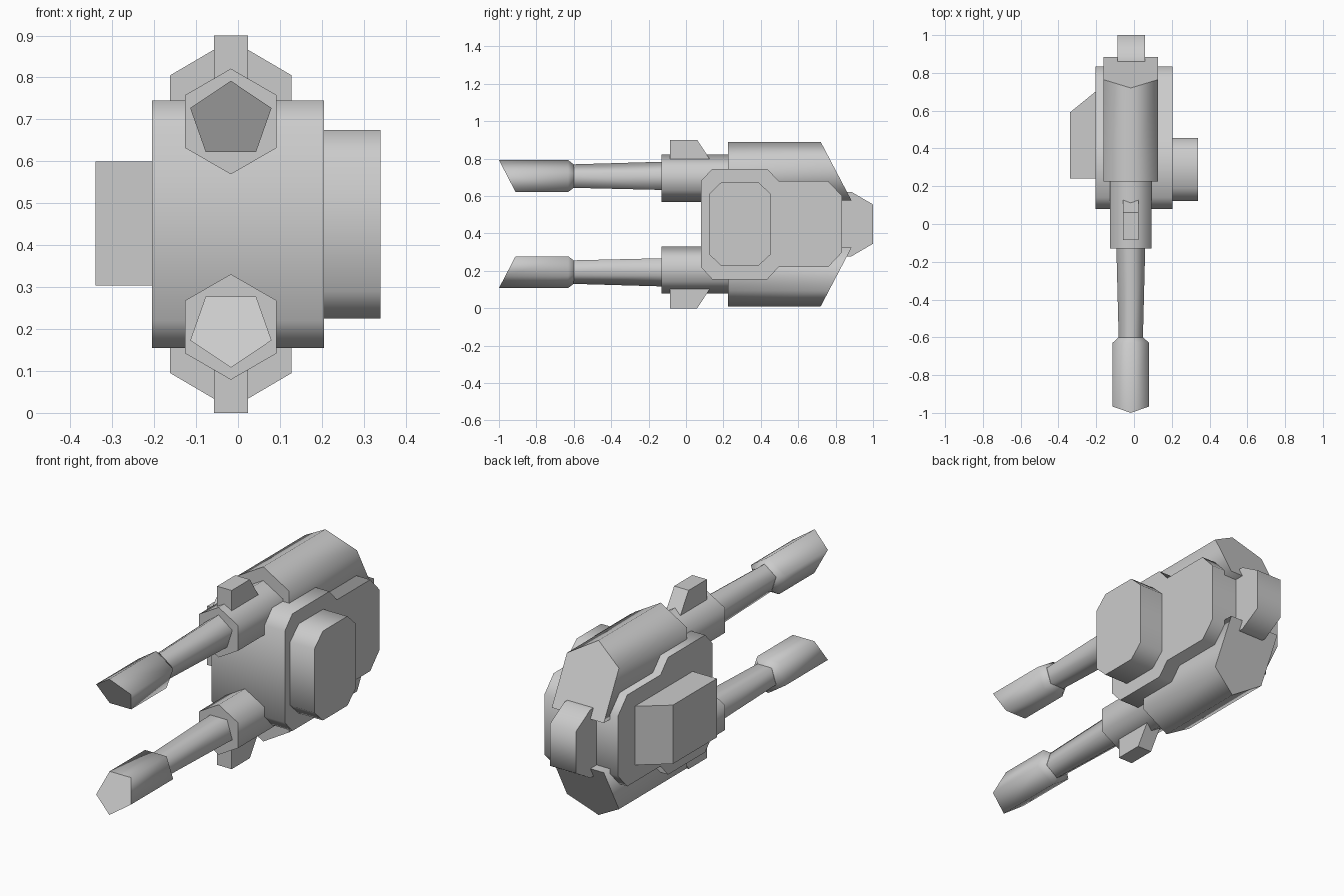
import bpy, bmesh
from math import sin, cos, pi

if "Cube" in bpy.data.objects:
    bpy.data.objects.remove(bpy.data.objects["Cube"], do_unlink=True)

MID_Z = 0.45     # height of the mirror plane between the two guns
GUN_X = -0.017   # guns sit slightly off centre

grey = bpy.data.materials.new("plain_grey")
grey.use_nodes = True
grey.diffuse_color = (0.6, 0.6, 0.6, 1)
grey.node_tree.nodes["Principled BSDF"].inputs["Base Color"].default_value = (0.6, 0.6, 0.6, 1)


def loft(name, rings, flip=False, smooth=True):
    """Skin a list of equal-sized rings, with flat caps and smooth sides."""
    bm = bmesh.new()
    loops = [[bm.verts.new((x, y, 2 * MID_Z - z if flip else z)) for x, y, z in ring]
             for ring in rings]
    for a, b in zip(loops, loops[1:]):
        for i in range(len(a)):
            j = (i + 1) % len(a)
            bm.faces.new((a[i], a[j], b[j], b[i])).smooth = smooth
    for ring in (loops[0], loops[-1]):
        cap = bm.faces.new(ring)
        for edge in cap.edges:
            edge.smooth = False
    bmesh.ops.recalc_face_normals(bm, faces=bm.faces)
    mesh = bpy.data.meshes.new(name)
    bm.to_mesh(mesh)
    bm.free()
    mesh.materials.append(grey)
    obj = bpy.data.objects.new(name, mesh)
    bpy.context.collection.objects.link(obj)
    return obj


def side_prism(name, profile, x0, x1, flip=False, smooth=True):
    """Extrude a (y, z) profile along x."""
    return loft(name, [[(x, y, z) for y, z in profile] for x in (x0, x1)], flip, smooth)


def mirrored(half):
    """Complete an upper (y, z) profile with its reflection below MID_Z."""
    return half + [(y, 2 * MID_Z - z) for y, z in reversed(half)]


def polygon(sides, rx, rz, zc, y, lean=0):
    """Point-up polygon facing y; lean slides higher points along y."""
    pts = []
    for i in range(sides):
        a = 2 * pi * i / sides
        z = zc + rz * cos(a)
        pts.append((GUN_X + rx * sin(a), y + lean * (z - zc), z))
    return pts


# Twin guns: the lower one is a reflection of the upper one
for side, flip in (("upper", False), ("lower", True)):
    # Five-sided barrel with a flared, slanted muzzle
    loft(side + "_muzzle", [polygon(5, 0.102, 0.094, 0.698, -0.951, -0.52),
                            polygon(5, 0.102, 0.094, 0.698, -0.63),
                            polygon(5, 0.069, 0.069, 0.70, -0.60)], flip)
    loft(side + "_barrel", [polygon(5, 0.067, 0.069, 0.70, -0.62),
                            polygon(5, 0.081, 0.084, 0.70, -0.10)], flip)
    # Hexagonal collar
    loft(side + "_collar", [polygon(6, 0.126, 0.126, 0.695, -0.13),
                            polygon(6, 0.126, 0.126, 0.695, 0.30)], flip)
    # Sight block
    side_prism(side + "_sight", [(-0.085, 0.77), (-0.085, 0.90), (0.06, 0.90), (0.145, 0.77)],
               -0.057, 0.024, flip, smooth=False)
    # Gabled housing with a sloped rear end
    gable = [(0, 0.89), (0.145, 0.805), (0.145, 0.575), (-0.145, 0.575), (-0.145, 0.805)]
    loft(side + "_housing",
         [[(GUN_X + x, 0.225, z) for x, z in gable],
          [(GUN_X + x, 0.72 + (0.89 - z) * 0.525, z) for x, z in gable]], flip)

# Central body with stepped, chamfered outline
side_prism("body", mirrored([(0.08, 0.68), (0.14, 0.745), (0.435, 0.745), (0.495, 0.68),
                             (0.76, 0.68), (0.835, 0.60)]), -0.205, 0.205)

# Octagonal pod on the left
side_prism("left_pod", mirrored([(0.122, 0.61), (0.19, 0.675), (0.385, 0.675), (0.455, 0.61)]),
           0.19, 0.34)

# Wedge pod on the right
wedge = [(-0.19, 0.24), (-0.34, 0.24), (-0.34, 0.59), (-0.19, 0.712)]
loft("right_pod", [[(x, y, z) for x, y in wedge] for z in (0.304, 0.60)], smooth=False)

# Chamfered tail block
side_prism("tail", mirrored([(0.78, 0.622), (0.885, 0.622), (1.0, 0.555)]), -0.087, 0.058)
